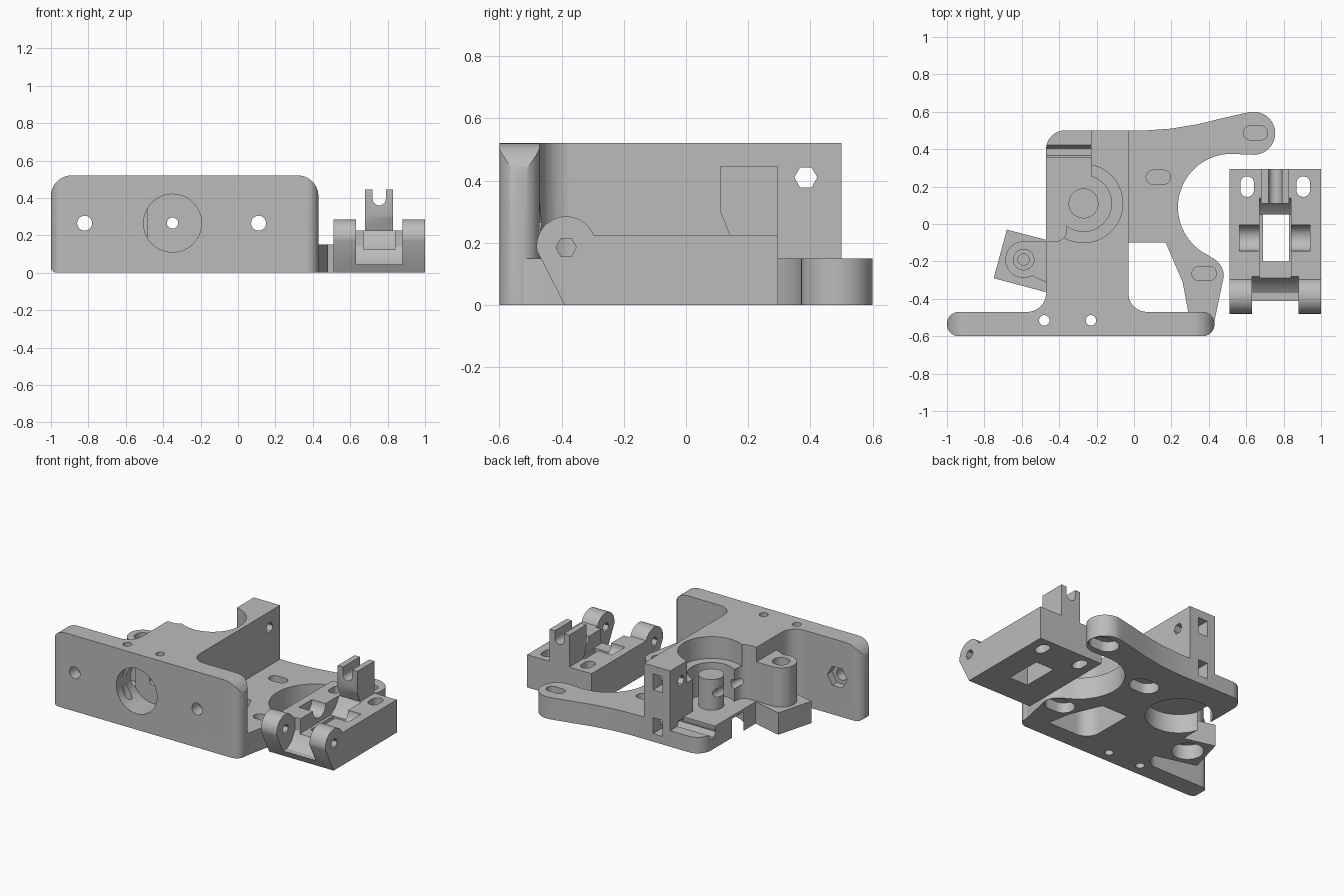
import bpy, bmesh, math
from mathutils import Vector

cube = bpy.data.objects.get("Cube")
if cube:
    bpy.data.objects.remove(cube, do_unlink=True)

grey = bpy.data.materials.new("grey plastic")
grey.use_nodes = True
grey.diffuse_color = (0.5, 0.5, 0.5, 1)
grey.node_tree.nodes["Principled BSDF"].inputs["Base Color"].default_value = (0.5, 0.5, 0.5, 1)


def arc(cx, cy, r, a0, a1, n=20):
    angles = [math.radians(a0 + (a1 - a0) * i / n) for i in range(n + 1)]
    return [(cx + r * math.cos(a), cy + r * math.sin(a)) for a in angles]


def circle(cx, cy, r, n=48):
    return arc(cx, cy, r, 0, 360, n)[:-1]


def rect(x0, y0, x1, y1):
    return [(x0, y0), (x1, y0), (x1, y1), (x0, y1)]


def rounded(corners, n=10):
    """Polygon from (x, y, corner radius) entries."""
    out = []
    for i, (x, y, r) in enumerate(corners):
        p = Vector((x, y))
        if r == 0:
            out.append((x, y))
            continue
        u = (Vector(corners[i - 1][:2]) - p).normalized()
        v = (Vector(corners[(i + 1) % len(corners)][:2]) - p).normalized()
        half = math.acos(max(-1, min(1, u.dot(v)))) / 2
        c = p + (u + v).normalized() * r / math.sin(half)
        t = r / math.tan(half)
        s, e = p + u * t - c, p + v * t - c
        a0 = math.atan2(s.y, s.x)
        d = (math.atan2(e.y, e.x) - a0 + math.pi) % (2 * math.pi) - math.pi
        out += arc(c.x, c.y, r, math.degrees(a0), math.degrees(a0 + d), n)
    return out


def slot(cx, cy, w, h):
    r = min(w, h) * 0.49
    return rounded([(x, y, r) for x, y in rect(cx - w / 2, cy - h / 2, cx + w / 2, cy + h / 2)])


def prism(name, pts, axis, lo, hi):
    """Extrude a profile along an axis: z takes (x, y), y takes (x, z), x takes (y, z)."""
    place = {"x": lambda a, b, t: (t, a, b),
             "y": lambda a, b, t: (a, t, b),
             "z": lambda a, b, t: (a, b, t)}[axis]
    bm = bmesh.new()
    rings = [[bm.verts.new(place(a, b, t)) for a, b in pts] for t in (lo, hi)]
    n = len(pts)
    for ring in rings:
        bm.faces.new(ring)
    for i in range(n):
        j = (i + 1) % n
        bm.faces.new((rings[0][i], rings[0][j], rings[1][j], rings[1][i]))
    bmesh.ops.recalc_face_normals(bm, faces=bm.faces[:])
    mesh = bpy.data.meshes.new(name)
    bm.to_mesh(mesh)
    bm.free()
    obj = bpy.data.objects.new(name, mesh)
    bpy.context.collection.objects.link(obj)
    return obj


def combine(target, mode, *shape):
    tool = prism("tool", *shape)
    tool.hide_render = True
    mod = target.modifiers.new("boolean", "BOOLEAN")
    mod.operation, mod.solver, mod.object = mode, "EXACT", tool
    with bpy.context.temp_override(object=target, active_object=target):
        bpy.ops.object.modifier_apply(modifier=mod.name)
    bpy.data.objects.remove(tool, do_unlink=True)


def add(target, *shape):
    combine(target, "UNION", *shape)


def cut(target, *shape):
    combine(target, "DIFFERENCE", *shape)


def finish(obj):
    obj.data.materials.clear()
    obj.data.materials.append(grey)
    bpy.ops.object.select_all(action="DESELECT")
    obj.select_set(True)
    bpy.context.view_layer.objects.active = obj
    bpy.ops.object.shade_smooth_by_angle(angle=math.radians(30))


# Front mounting plate, rounded in both directions
body = prism("extruder_body", rounded([(-1, 0, .03), (.43, 0, 0), (.43, .52, .11), (-1, .52, .11)]),
             "y", -.6, -.47)
combine(body, "INTERSECT", rounded([(x, y, .063) for x, y in rect(-1, -.6, .43, -.47)]), "z", -.1, .6)

# Main block with fillets into the plate
add(body, rounded([(-.47, .5, .1), (-.47, -.47, .1), (-.62, -.47, 0), (-.62, -.5, 0), (.12, -.5, 0),
                   (.12, -.47, 0), (-.03, -.47, .1), (-.03, .5, 0)]), "z", 0, .52)

# Low motor mounting arm and its window
arm = [(-.1, .5), (.06, .5), (.2, .51), (.35, .535), (.47, .565), (.58, .59)]
arm += arc(.64, .485, .115, 100, -90)
arm += arc(.52, .09, .285, 85, 243, 32)
arm += arc(.37, -.28, .11, 65, 0, 10)
arm += [(.43, -.52), (-.1, -.52)]
add(body, arm, "z", 0, .15)
cut(body, [(-.03, -.1), (.17, -.1), (.26, -.31), (.29, -.47), (.07, -.47)]
    + arc(.07, -.37, .1, 270, 180, 10), "z", -.1, .16)

# Side lug: slanted foot, screw boss and web
add(body, [(-.68, -.03), (-.75, -.29), (-.45, -.37), (-.45, -.09)], "z", 0, .15)
add(body, [(-.59, -.093), (-.45, -.093), (-.45, -.32), (-.54, -.28)], "z", 0, .42)
add(body, circle(-.59, -.19, .098), "z", 0, .42)
cut(body, circle(-.59, -.19, .1), "z", -.1, .1)
cut(body, circle(-.59, -.19, .055), "z", .36, .6)
cut(body, circle(-.59, -.19, .03), "z", .15, .6)

# Open drive chamber, lowered floor and stepped bearing seat
cut(body, rect(-.6, 0, -.23, .6), "z", .15, .6)
cut(body, rounded([(-.6, -.093, 0), (-.36, -.093, .06), (-.36, .2, 0), (-.6, .2, 0)]), "z", .15, .6)
cut(body, rect(-.6, .355, -.23, .6), "z", .11, .6)
cut(body, circle(-.27, .11, .21), "z", .37, .6)
cut(body, circle(-.27, .11, .15), "z", .15, .6)
cut(body, circle(-.27, .11, .21), "z", -.1, .13)
add(body, circle(-.27, .11, .08), "z", .14, .36)

# Slots in the arm with wider recesses below
for x, y in ((.13, .25), (.65, .487), (.375, -.265)):
    cut(body, slot(x, y, .13, .075), "z", .08, .3)
    cut(body, slot(x, y, .2, .14), "z", -.1, .07)

# Nozzle socket, filament path and retaining pin holes
cut(body, circle(-.35, .265, .155), "y", -.7, -.42)
cut(body, circle(-.35, .265, .03, 24), "y", -.5, .6)
for x in (-.48, -.23):
    cut(body, circle(x, -.515, .028, 24), "z", -.1, .6)

# Plate screw holes with hex pockets at the back
for x in (-.82, .11):
    cut(body, circle(x, .265, .04, 24), "y", -.7, -.4)
    cut(body, circle(x, .265, .075, 6), "y", -.52, -.4)

# Rear clamp screw holes and square nut slots
for z, left in ((.41, .05), (.11, -.04)):
    cut(body, circle(.385, z, .037, 6), "x", -.6, left)
    cut(body, rect(-.17, z - .055, -.1, z + .055), "y", .33, .6)
finish(body)

# Idler lever with rounded hinge end
lever = prism("idler_lever", [(-.39, 0), (.295, 0), (.295, .225), (-.3, .225)]
              + arc(-.385, .19, .095, 22, 190, 24), "x", .51, 1.0)
add(lever, [(.14, .2), (.14, .225), (.11, .3), (.11, .445), (.295, .445), (.295, .2)], "x", .68, .83)

# Gap between hinge ears and hinge pin hole
cut(lever, [(-.6, .045), (-.37, .045), (-.32, .075), (-.28, .14), (-.28, .4), (-.6, .4)], "x", .63, .88)
cut(lever, circle(-.385, .185, .033, 6), "x", .4, 1.1)

# Bearing window, pocket and axle trough
cut(lever, rect(.69, -.2, .83, .05), "z", -.1, .3)
cut(lever, [(-.3, .125), (.05, .125), (.1, .16), (.14, .225), (.11, .3), (-.3, .3)], "x", .67, .84)
cut(lever, circle(-.075, .225, .07), "x", .565, .94)

# Spring screw slots and fork notch
for x in (.605, .905):
    cut(lever, slot(x, .2, .072, .11), "z", -.1, .3)
cut(lever, rounded([(.72, .36, .034), (.79, .36, .034), (.79, .6, 0), (.72, .6, 0)]), "y", 0, .4)
finish(lever)
